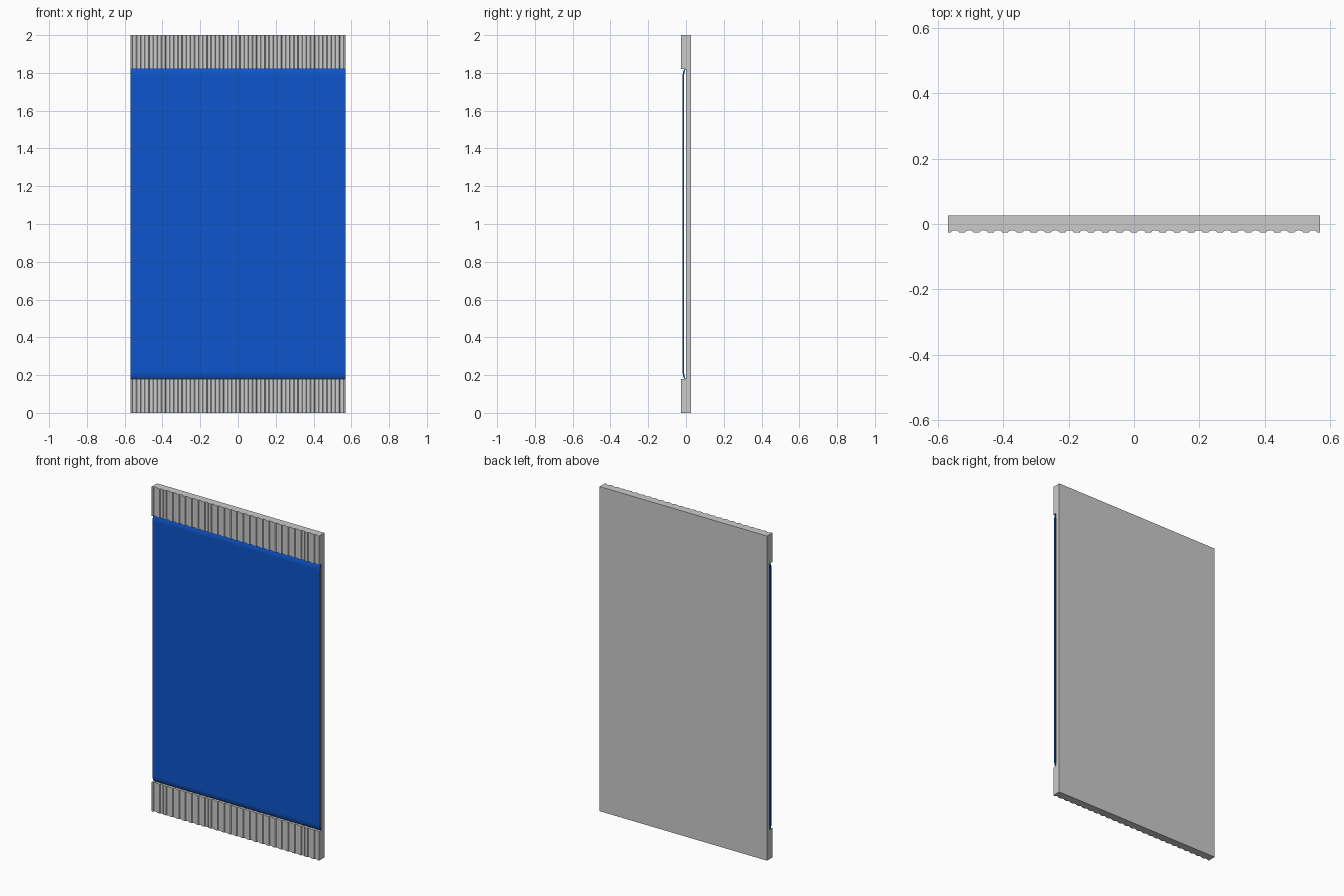
import bpy, bmesh, math

if "Cube" in bpy.data.objects:
    bpy.data.objects.remove(bpy.data.objects["Cube"])

W, H, D = 0.57, 2.0, 0.026      # half width, height, half depth
BAND = 0.18                     # height of the fluted bands


def extrude_profile(name, pts, offset):
    """Make a solid by sweeping a closed 3D outline along an offset."""
    bm = bmesh.new()
    face = bm.faces.new([bm.verts.new(p) for p in pts])
    res = bmesh.ops.extrude_face_region(bm, geom=[face])
    verts = [v for v in res["geom"] if isinstance(v, bmesh.types.BMVert)]
    bmesh.ops.translate(bm, verts=verts, vec=offset)
    bmesh.ops.recalc_face_normals(bm, faces=bm.faces[:])
    mesh = bpy.data.meshes.new(name)
    bm.to_mesh(mesh)
    bm.free()
    ob = bpy.data.objects.new(name, mesh)
    bpy.context.collection.objects.link(ob)
    return ob


# Back slab: full height
extrude_profile("back_slab", [(-W, 0, 0), (W, 0, 0), (W, D, 0), (-W, D, 0)], (0, 0, H))

# Fluted bands: row of shallow concave grooves on the front
N, HALF, DEPTH = 26, 0.013, 0.007
pitch = 2 * W / N
outline = [(-W, 0), (-W, -D)]
for i in range(N):
    cx = -W + (i + 0.5) * pitch
    for k in range(5):
        a = math.pi * k / 4
        outline.append((cx - HALF * math.cos(a), -D + DEPTH * math.sin(a)))
outline += [(W, -D), (W, 0)]
for name, z in (("bottom_fluted_band", 0), ("top_fluted_band", H - BAND)):
    extrude_profile(name, [(x, y, z) for x, y in outline], (0, 0, BAND))

# Blue sheet: thin panel with its top and bottom edges curved back
half = H / 2 - BAND
front = [(-0.008, half), (-0.013, half - 0.008), (-0.016, half - 0.018), (-0.018, half - 0.03)]
back = [(-0.010, half - 0.03), (-0.008, half - 0.018), (-0.005, half - 0.008), (-0.001, half)]
side = front + [(y, -z) for y, z in reversed(front)] + \
    [(y, -z) for y, z in reversed(back)] + back
sheet = extrude_profile("blue_sheet", [(-W, y, z + H / 2) for y, z in side], (2 * W, 0, 0))
mat = bpy.data.materials.new("blue")
mat.diffuse_color = (0.004, 0.09, 0.6, 1)
mat.use_nodes = True
mat.node_tree.nodes["Principled BSDF"].inputs["Base Color"].default_value = mat.diffuse_color
sheet.data.materials.append(mat)
